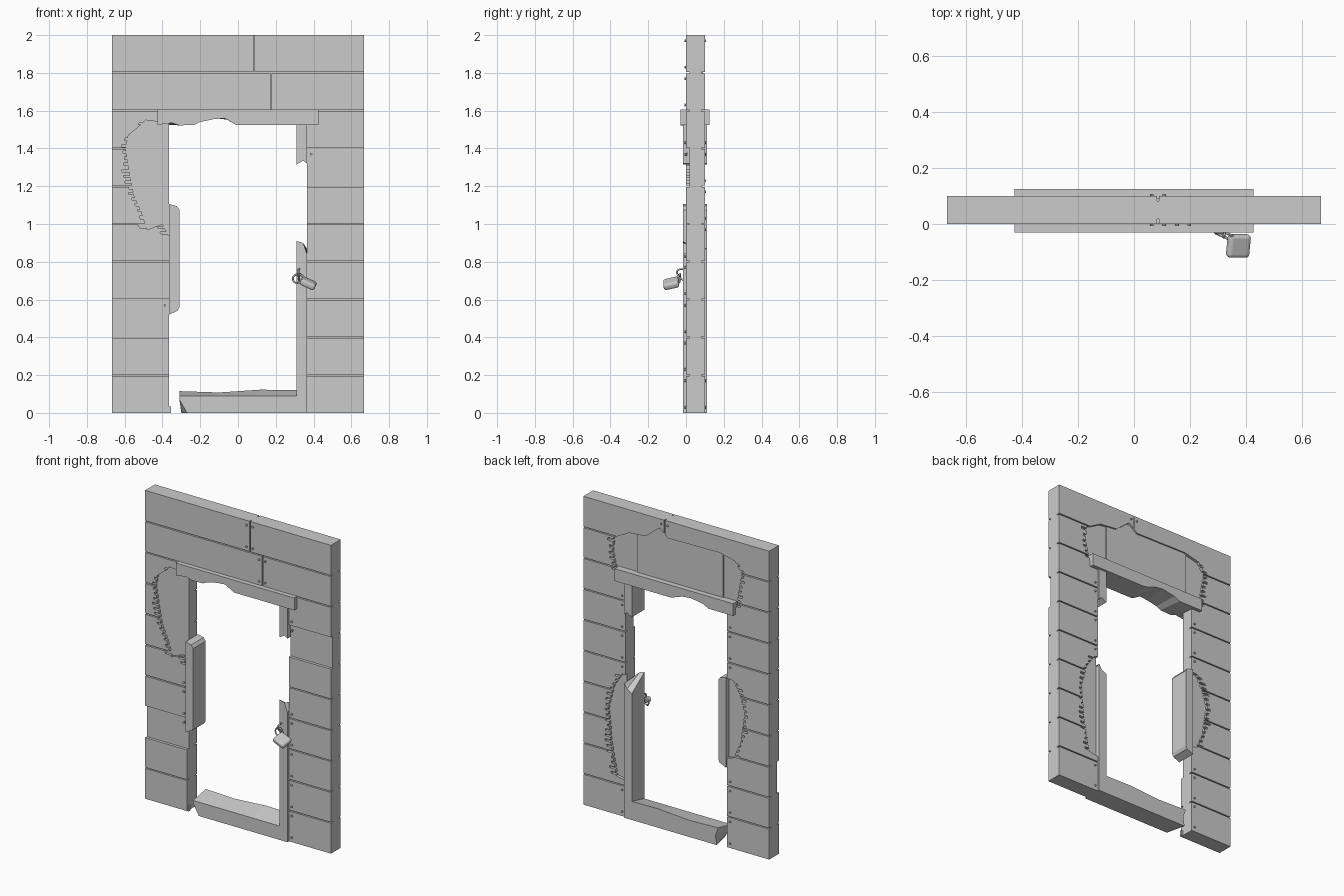
import bpy, bmesh, random
from math import radians
from mathutils import Vector

random.seed(4)
cube = bpy.data.objects.get("Cube")
if cube:
    bpy.data.objects.remove(cube, do_unlink=True)

grey = bpy.data.materials.new("plain_grey")
grey.use_nodes = True
shade = (0.6, 0.6, 0.6, 1)
grey.diffuse_color = shade
grey.node_tree.nodes["Principled BSDF"].inputs["Base Color"].default_value = shade

HALF, OPEN, ROW, GAP, SKIN, DEPTH = 0.667, 0.365, 0.2, 0.007, 0.018, 0.1


def finish(name, bm):
    bmesh.ops.recalc_face_normals(bm, faces=bm.faces)
    mesh = bpy.data.meshes.new(name)
    bm.to_mesh(mesh)
    bm.free()
    mesh.materials.append(grey)
    obj = bpy.data.objects.new(name, mesh)
    bpy.context.collection.objects.link(obj)
    return obj


def add_prism(bm, front, y0, y1, back=None):
    """Join an outline in x and z at y0 to a matching one at y1."""
    a = [bm.verts.new((x, y0, z)) for x, z in front]
    b = [bm.verts.new((x, y1, z)) for x, z in back or front]
    bm.faces.new(a)
    bm.faces.new(b[::-1])
    for i in range(len(a)):
        j = (i + 1) % len(a)
        bm.faces.new((a[i], b[i], b[j], a[j]))


def rect(x0, x1, z0, z1):
    return [(x0, z0), (x1, z0), (x1, z1), (x0, z1)]


def prism(name, front, y0, y1, back=None):
    bm = bmesh.new()
    add_prism(bm, front, y0, y1, back)
    return finish(name, bm)


def splinter(points):
    """Cut narrow slots into the steep stretches of a torn outline."""
    out = []
    for a, b in zip(points, points[1:] + points[:1]):
        a, b = Vector(a), Vector(b)
        out.append(tuple(a))
        d = b - a
        if abs(d.y) < abs(d.x) or abs(a.x) < OPEN or abs(b.x) < OPEN:
            continue
        count = max(1, int(abs(d.y) / 0.03))
        side = 1 if a.x > 0 else -1
        for k in range(count):
            reach = side * random.uniform(0.012, 0.04)
            p, q = a + d * (k + 0.4) / count, a + d * (k + 0.8) / count
            out += [(p.x, p.y), (p.x + reach, p.y), (q.x + reach, q.y), (q.x, q.y)]
    return out


def plank_skin(name, y0, y1, seams, holes):
    """Rows of planks on one side of the wall, with torn holes cut out."""
    bm = bmesh.new()
    for row in range(10):
        z0, z1 = row * ROW, (row + 1) * ROW
        z0 += GAP / 2 if row else 0
        z1 -= GAP / 2 if row < 9 else 0
        seam = seams.get(row)
        if seam is None:
            inner = [-OPEN, OPEN]
        else:
            inner = [seam - GAP / 2, seam + GAP / 2]
        add_prism(bm, rect(-HALF, inner[0], z0, z1), y0, y1)
        add_prism(bm, rect(inner[1], HALF, z0, z1), y0, y1)
    skin = finish(name, bm)
    bm = bmesh.new()
    for hole in holes:
        add_prism(bm, splinter(hole), y0 - 0.01, y1 + 0.01)
    cutter = finish(name + "_cutter", bm)
    cutter.hide_render = True
    mod = skin.modifiers.new("torn", "BOOLEAN")
    mod.operation, mod.solver, mod.object = "DIFFERENCE", "EXACT", cutter
    graph = bpy.context.evaluated_depsgraph_get()
    mesh = bpy.data.meshes.new_from_object(skin.evaluated_get(graph))
    skin.modifiers.clear()
    skin.data = mesh
    bpy.data.objects.remove(cutter, do_unlink=True)


def nails(name, y, seams, torn):
    """Two nail heads at the inner end of every intact plank."""
    bm = bmesh.new()
    for row in range(10):
        seam = seams.get(row)
        for side in (-1, 1):
            for up in (0.03, ROW - 0.03):
                x = side * (OPEN + 0.022) if seam is None else seam + side * 0.022
                z = row * ROW + up
                if any(s in (side, 0) and lo < z < hi for s, lo, hi in torn):
                    continue
                made = bmesh.ops.create_cone(bm, cap_ends=True, segments=8, radius1=0.007,
                                             radius2=0.006, depth=0.014)["verts"]
                for v in made:
                    v.co = Vector((x + v.co.x, y + v.co.z, z + v.co.y))
    finish(name, bm)


# Wall core
for label, area in (("left", rect(OPEN, HALF, 0, 1.6)), ("right", rect(-HALF, -OPEN, 0, 1.6)),
                    ("top", rect(-HALF, HALF, 1.6, 2))):
    prism("wall_core_" + label, area, SKIN, DEPTH - SKIN)

# Front planks with three torn areas
front_holes = [
    [(-0.33, 1.53), (-0.41, 1.54), (-0.49, 1.55), (-0.52, 1.52), (-0.58, 1.47), (-0.595, 1.4),
     (-0.575, 1.27), (-0.55, 1.15), (-0.51, 1.06), (-0.48, 0.97), (-0.4, 1.0), (-0.37, 0.94),
     (-0.33, 0.94)],
    [(-0.33, 0.53), (-0.4, 0.55), (-0.42, 0.52), (-0.46, 0.55), (-0.51, 0.49), (-0.58, 0.47),
     (-0.58, 0.3), (-0.56, 0.12), (-0.54, -0.02), (-0.33, -0.02)],
    [(0.33, 1.32), (0.4, 1.31), (0.43, 1.34), (0.48, 1.3), (0.52, 1.22), (0.535, 1.1),
     (0.48, 1.0), (0.46, 0.9), (0.42, 0.91), (0.33, 0.89)],
]
front_seams = {8: 0.175, 9: 0.085}
plank_skin("front_planks", 0, SKIN, front_seams, front_holes)
nails("front_nails", 0, front_seams, [(-1, 0.93, 1.56), (-1, -1, 0.56), (1, 0.88, 1.34),
                                      (0, 1.52, 1.6)])

# Back planks with torn areas over the door and beside it
back_holes = [
    [(0.43, 1.57), (0.46, 1.7), (0.45, 1.79), (0.34, 1.85), (0.22, 1.86), (0.12, 1.94),
     (0.06, 1.89), (-0.31, 1.895), (-0.42, 1.87), (-0.47, 1.8), (-0.45, 1.7), (-0.43, 1.57)],
    [(0.33, 0.93), (0.39, 0.92), (0.45, 0.83), (0.49, 0.68), (0.47, 0.45), (0.43, 0.25),
     (0.33, 0.23)],
    [(-0.33, 1.1), (-0.41, 1.09), (-0.46, 1.0), (-0.49, 0.9), (-0.46, 0.7), (-0.41, 0.59),
     (-0.33, 0.57)],
]
back_seams = {8: 0.175, 9: 0.085}
plank_skin("back_planks", DEPTH - SKIN, DEPTH, back_seams, back_holes)
nails("back_nails", DEPTH, back_seams, [(1, 0.2, 0.95), (-1, 0.55, 1.12), (0, 1.52, 1.92)])

# Board showing through the torn areas
prism("header_board", rect(-0.33, 0.29, 1.6, 1.93), 0.07, DEPTH - SKIN + 0.008)
prism("skirting", rect(-0.54, -0.355, 0, 0.035), 0.002, SKIN)

# Broken door frame
prism("lintel", [(-0.425, 1.605), (0.425, 1.605), (0.425, 1.525), (-0.01, 1.525),
                 (-0.07, 1.56), (-0.13, 1.555), (-0.2, 1.54), (-0.23, 1.525), (-0.31, 1.522),
                 (-0.35, 1.535), (-0.425, 1.525)], -0.03, 0.125,
      [(-0.425, 1.605), (0.425, 1.605), (0.425, 1.525), (0.02, 1.525),
       (-0.06, 1.553), (-0.12, 1.56), (-0.21, 1.545), (-0.25, 1.525), (-0.3, 1.525),
       (-0.35, 1.525), (-0.425, 1.525)])
JAMB = (-0.016, 0.112)
prism("left_jamb_lower", [(0.31, 0), (OPEN, 0), (OPEN, 0.84), (0.345, 0.9), (0.31, 0.91)], *JAMB,
      [(0.31, 0), (OPEN, 0), (OPEN, 0.87), (0.345, 0.84), (0.31, 0.82)])
prism("left_jamb_upper", [(0.31, 1.53), (OPEN, 1.53), (OPEN, 1.32), (0.345, 1.335),
                          (0.31, 1.315)], *JAMB)
prism("right_jamb", [(-OPEN, 1.105), (-0.325, 1.095), (-0.31, 1.075), (-0.31, 0.56),
                     (-0.32, 0.54), (-OPEN, 0.52)], *JAMB)

# Cracked sill, rising towards the back
prism("sill", [(-0.27, 0), (0.31, 0), (0.31, 0.09), (0.1, 0.09), (-0.12, 0.09), (-0.31, 0.09),
               (-0.31, 0.07)], *JAMB,
      [(-0.3, 0), (0.31, 0), (0.31, 0.12), (0.12, 0.123), (-0.1, 0.108), (-0.31, 0.115),
       (-0.29, 0.06)])

# Padlock body
lock = prism("padlock_body", rect(-0.042, 0.042, -0.018, 0.018), -0.042, 0.042)
lock.location = (0.372, -0.078, 0.686)
lock.rotation_euler = (radians(14), radians(24), 0)
bevel = lock.modifiers.new("rounded", "BEVEL")
bevel.width, bevel.segments = 0.013, 3


# Padlock shackle and staple
def rod(name, points, radius):
    curve = bpy.data.curves.new(name, "CURVE")
    curve.dimensions = "3D"
    curve.bevel_depth, curve.bevel_resolution = radius, 1
    curve.resolution_u, curve.use_fill_caps = 4, True
    line = curve.splines.new("NURBS")
    line.points.add(len(points) - 1)
    for p, co in zip(line.points, points):
        p.co = (*co, 1)
    line.use_endpoint_u, line.order_u = True, 3
    curve.materials.append(grey)
    bpy.context.collection.objects.link(bpy.data.objects.new(name, curve))


rod("padlock_shackle", [(0.34, -0.055, 0.695), (0.3, -0.035, 0.68), (0.285, -0.03, 0.72),
                        (0.32, -0.03, 0.74), (0.35, -0.04, 0.72), (0.37, -0.06, 0.69)], 0.005)
rod("staple", [(0.325, -0.01, 0.76), (0.32, -0.05, 0.765), (0.32, -0.045, 0.72),
               (0.325, -0.01, 0.7)], 0.005)
